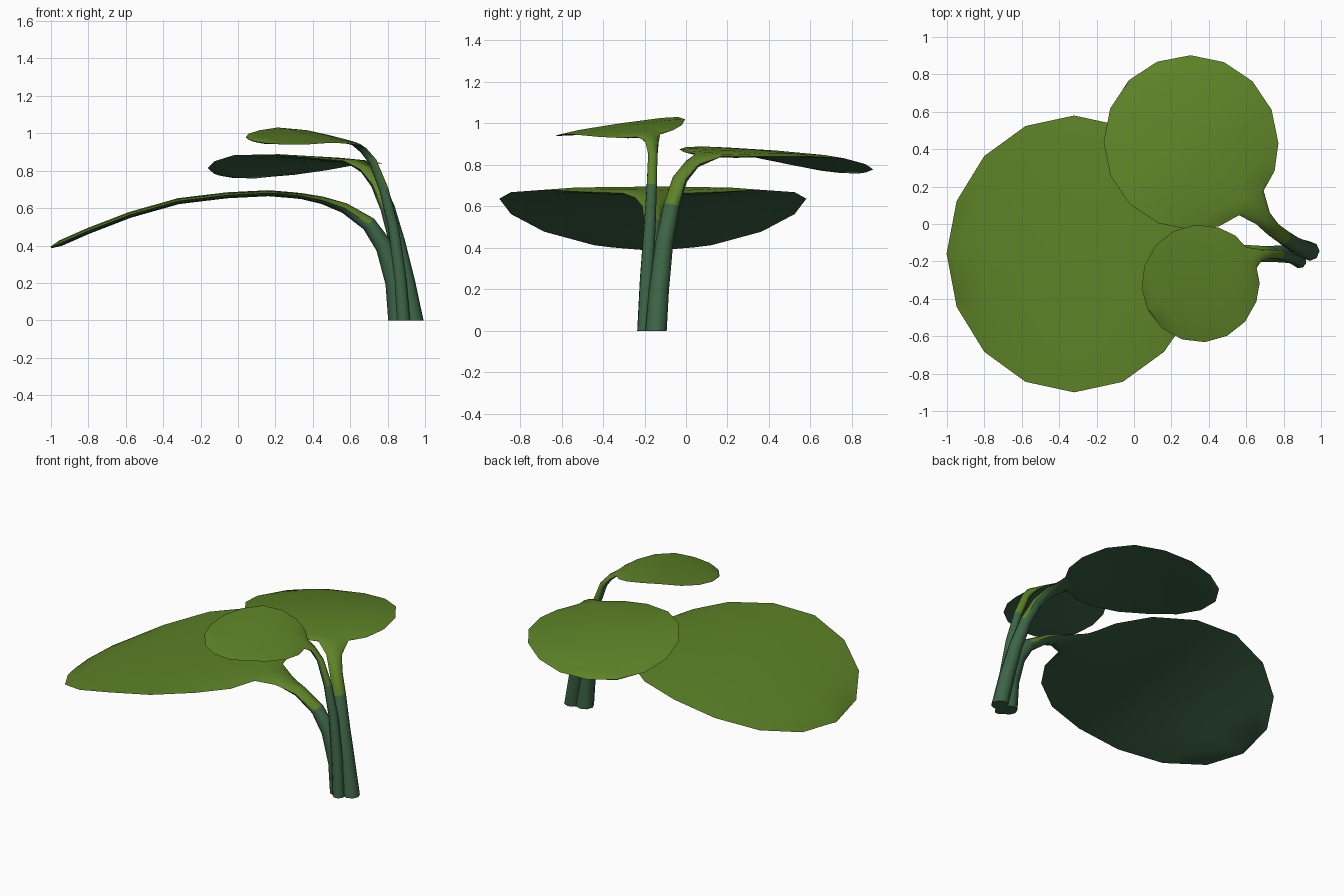
import bpy, bmesh, math
from mathutils import Vector

if "Cube" in bpy.data.objects:
    bpy.data.objects.remove(bpy.data.objects["Cube"])


def material(name, rgb):
    m = bpy.data.materials.new(name)
    m.diffuse_color = (*rgb, 1)
    m.use_nodes = True
    m.node_tree.nodes["Principled BSDF"].inputs["Base Color"].default_value = m.diffuse_color
    return m


STEM = material("stem_green", (0.046, 0.130, 0.062))
LEAF = material("leaf_olive", (0.110, 0.225, 0.020))
SIDES = 8


def height_at(table, t):
    # straight interpolation in a table of (t, z), t falling from root to tip
    for (t0, z0), (t1, z1) in zip(table, table[1:]):
        if t >= t1:
            return z0 + (z1 - z0) * (t0 - t) / (t0 - t1)
    return table[-1][1]


def leaf(name, stem, centre, angle, length, width, heights, slope, thick):
    """Loft one stalk and its round leaf from flattened rings.
    stem rows: x, y, z, half width, half thickness"""
    a = math.radians(angle)
    axis = Vector((math.cos(a), math.sin(a), 0))
    flat_side = Vector((-axis.y, axis.x, 0))
    leaf_side = (flat_side + Vector((0, 0, slope))).normalized()
    rings = [(Vector(r[:3]), flat_side, r[3], r[4]) for r in stem]
    # leaf rings follow a 16-sided outline, widened at the root
    for k in range(9):
        th = math.pi * k / 8
        t, w = math.cos(th), math.sin(th)
        if k == 0:
            t, w = 0.97, 0.20
        elif k == 1:
            t, w = 0.90, 0.45
        p = Vector((centre[0], centre[1], 0)) + axis * (t * length)
        p.z = height_at(heights, t)
        h = thick if k < 8 else thick * 0.3
        rings.append((p, leaf_side, max(w, 0.01) * width, h))

    bm = bmesh.new()
    loops = []
    for i, (p, side, w, h) in enumerate(rings):
        if i == 0:
            tan = Vector((0, 0, 1))
        else:
            tan = rings[min(i + 1, len(rings) - 1)][0] - rings[i - 1][0]
        tan.normalize()
        s = side if i >= len(stem) else (side - tan * side.dot(tan)).normalized()
        up = s.cross(tan).normalized()
        loop = []
        for j in range(SIDES):
            b = 2 * math.pi * j / SIDES
            loop.append(bm.verts.new(p + s * (w * math.cos(b)) + up * (h * math.sin(b))))
        loops.append(loop)
    # skin: olive on the upper half of the leaf and neck, stem green elsewhere
    for i in range(len(loops) - 1):
        for j in range(SIDES):
            n = (j + 1) % SIDES
            f = bm.faces.new((loops[i][j], loops[i][n], loops[i + 1][n], loops[i + 1][j]))
            f.material_index = 1 if i >= 3 and j < SIDES // 2 else 0
    bm.faces.new(loops[0])
    bm.faces.new(loops[-1])
    bmesh.ops.recalc_face_normals(bm, faces=bm.faces[:])
    for f in bm.faces:
        f.smooth = True
    me = bpy.data.meshes.new(name)
    bm.to_mesh(me)
    bm.free()
    me.materials.append(STEM)
    me.materials.append(LEAF)
    me.set_sharp_from_angle(angle=math.radians(50))
    ob = bpy.data.objects.new(name, me)
    bpy.context.collection.objects.link(ob)
    return ob


# Large low leaf
leaf("large_leaf",
     [(0.86, -0.16, 0, 0.055, 0.057), (0.84, -0.16, 0.20, 0.05, 0.052),
      (0.785, -0.16, 0.39, 0.045, 0.048), (0.70, -0.16, 0.515, 0.042, 0.040),
      (0.57, -0.16, 0.60, 0.050, 0.028), (0.45, -0.16, 0.642, 0.085, 0.020)],
     (-0.32, -0.16), 0, 0.68, 0.74,
     [(1, 0.662), (0.75, 0.68), (0.5, 0.678), (0, 0.637), (-0.5, 0.54), (-1, 0.39)],
     0, 0.016)

# Middle leaf reaching to the back
leaf("middle_leaf",
     [(0.94, -0.145, 0, 0.052, 0.052), (0.90, -0.13, 0.20, 0.048, 0.048),
      (0.85, -0.105, 0.42, 0.043, 0.043), (0.80, -0.07, 0.60, 0.040, 0.038),
      (0.745, -0.03, 0.73, 0.040, 0.032), (0.69, 0.03, 0.805, 0.048, 0.024)],
     (0.305, 0.435), -45, 0.47, 0.465,
     [(1, 0.847), (0.5, 0.865), (0, 0.857), (-0.5, 0.818), (-1, 0.765)],
     -0.055, 0.012)

# Small top leaf
leaf("small_leaf",
     [(0.885, -0.20, 0, 0.037, 0.037), (0.865, -0.19, 0.25, 0.034, 0.034),
      (0.83, -0.175, 0.50, 0.030, 0.030), (0.78, -0.165, 0.70, 0.026, 0.026),
      (0.72, -0.16, 0.85, 0.025, 0.022), (0.67, -0.165, 0.91, 0.035, 0.016)],
     (0.355, -0.318), 27, 0.315, 0.317,
     [(1, 0.94), (0.5, 0.98), (0, 0.99), (-1, 0.96)],
     0.13, 0.010)
